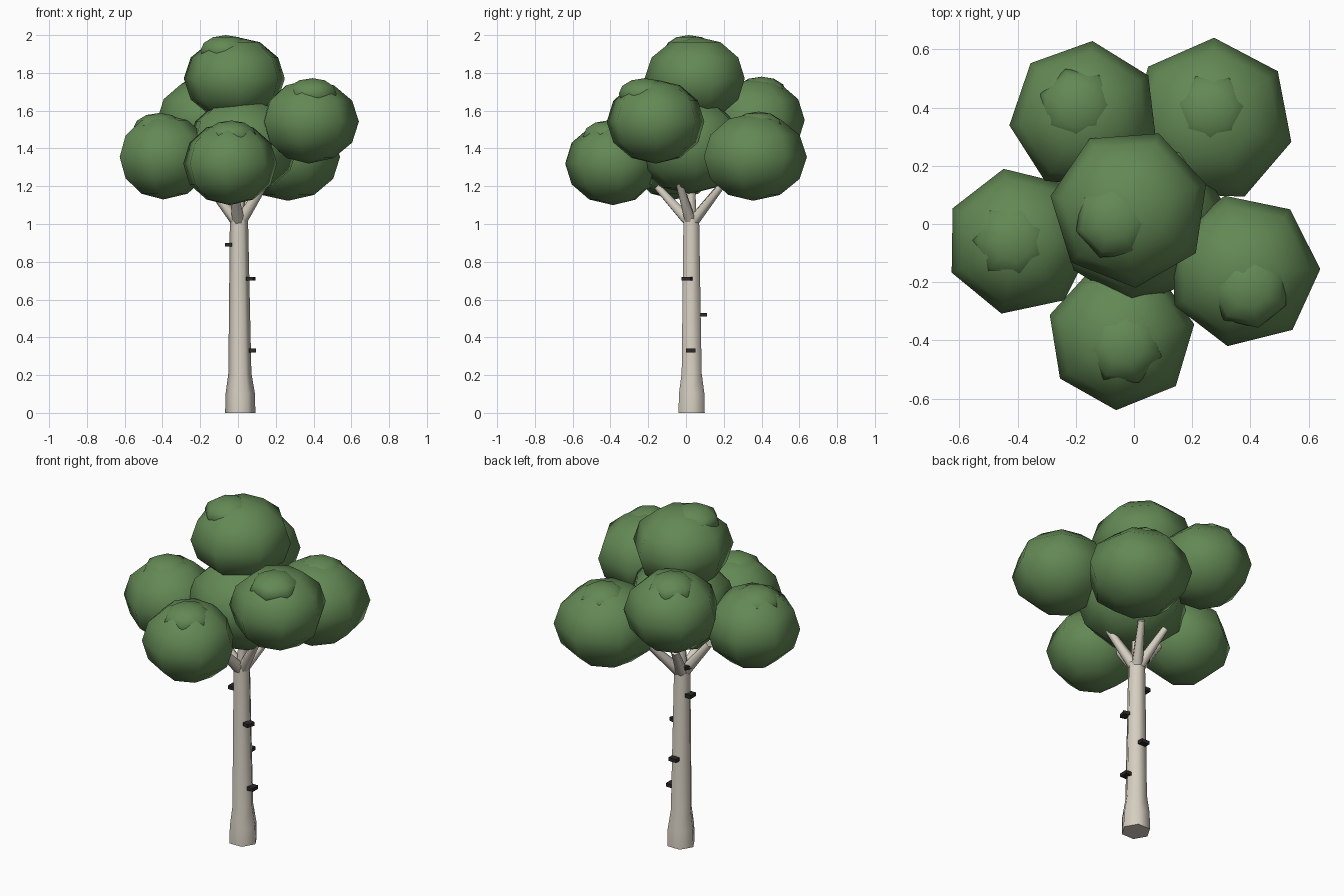
import bpy, bmesh
from math import pi, sin, cos, radians
from mathutils import Vector, Matrix

cube = bpy.data.objects.get("Cube")
if cube:
    bpy.data.objects.remove(cube, do_unlink=True)


def material(name, color):
    m = bpy.data.materials.new(name)
    m.use_nodes = True
    m.diffuse_color = (*color, 1)
    bsdf = m.node_tree.nodes["Principled BSDF"]
    bsdf.inputs["Base Color"].default_value = (*color, 1)
    bsdf.inputs["Roughness"].default_value = 0.9
    return m


leaf = material("leaf_green", (0.125, 0.25, 0.09))
bark = material("pale_bark", (0.67, 0.62, 0.53))
dark = material("dark_knot", (0.025, 0.022, 0.02))


def finish(bm, name, mat, angle=None):
    bmesh.ops.recalc_face_normals(bm, faces=bm.faces)
    mesh = bpy.data.meshes.new(name)
    bm.to_mesh(mesh)
    bm.free()
    mesh.materials.append(mat)
    ob = bpy.data.objects.new(name, mesh)
    bpy.context.collection.objects.link(ob)
    if angle:
        bpy.ops.object.select_all(action='DESELECT')
        ob.select_set(True)
        bpy.context.view_layer.objects.active = ob
        bpy.ops.object.shade_smooth_by_angle(angle=radians(angle))
    return ob


def limb(name, stations, sides=6):
    """Loft a tapered limb through (point, radius) stations."""
    bm = bmesh.new()
    axis = Vector(stations[-1][0]) - Vector(stations[0][0])
    turn = Vector((0, 0, 1)).rotation_difference(axis)
    rings = []
    for point, r in stations:
        rings.append([bm.verts.new(Vector(point) + turn @ Vector(
            (r * cos(2 * pi * i / sides), r * sin(2 * pi * i / sides), 0)))
            for i in range(sides)])
    for a, b in zip(rings, rings[1:]):
        for i in range(sides):
            j = (i + 1) % sides
            bm.faces.new((a[i], a[j], b[j], b[i]))
    bm.faces.new(rings[0])
    bm.faces.new(rings[-1])
    return finish(bm, name, bark, 65)


def ball(name, center, size, spin, rings=6):
    """Seven-sided squashed ball of foliage."""
    bm = bmesh.new()
    bmesh.ops.create_uvsphere(bm, u_segments=7, v_segments=rings, radius=1)
    bm.transform(Matrix.Translation(center) @ Matrix.Rotation(radians(spin), 4, 'Z')
                 @ Matrix.Diagonal((size[0], size[0], size[1], 1)))
    return finish(bm, name, leaf, 75)


# Trunk with flared foot
limb("trunk", [((0.012, 0.03, 0), 0.08), ((0.012, 0.03, 0.1), 0.078),
               ((0.01, 0.03, 0.21), 0.061), ((0.005, 0.028, 1.03), 0.048)])

# Branches fanning out under the crown
start = Vector((0.005, 0.028, 1.0))
for name, azimuth, tilt in (("front", -100, 43), ("right", -25, 35), ("back_right", 58, 43),
                            ("back_left", 112, 40), ("left", 185, 38), ("center", 0, 2)):
    a, t = radians(azimuth), radians(tilt)
    way = Vector((sin(t) * cos(a), sin(t) * sin(a), cos(t)))
    limb(name + "_branch", [(start, 0.034), (start + way * 0.27, 0.02)])

# Foliage clumps: center, (radius, half height), spin
clumps = {
    "core": ((0.02, 0.02, 1.415), (0.3, 0.255), 20),
    "top": ((-0.015, 0.055, 1.77), (0.275, 0.222), 30),
    "left": ((-0.395, -0.06, 1.355), (0.255, 0.225), 12),
    "front": ((-0.045, -0.385, 1.32), (0.255, 0.22), 22),
    "right": ((0.375, -0.16, 1.542), (0.265, 0.222), 14),
    "back_right": ((0.265, 0.355, 1.355), (0.285, 0.232), -2),
    "back_left": ((-0.17, 0.37, 1.55), (0.26, 0.222), -6),
}
for name, (center, size, spin) in clumps.items():
    ball(name + "_foliage", center, size, spin)

# Small tufts swelling through the tops of the clumps
for name, dx, dy in (("top", -0.05, -0.04), ("left", -0.02, 0), ("front", 0.01, -0.03),
                     ("right", 0.02, -0.06), ("back_right", 0, 0.03), ("back_left", -0.02, 0.03)):
    (x, y, z), size, spin = clumps[name]
    ball(name + "_tuft", (x + dx, y + dy, z + size[1] - 0.075), (0.14, 0.083), spin + 25)

# Dark knots on the bark: center and facing angle
for i, (x, y, z, facing) in enumerate(((0.077, 0.025, 0.33, 0), (0.012, 0.092, 0.52, 90),
                                       (0.067, 0.005, 0.71, -15), (-0.05, 0.03, 0.89, 180),
                                       (-0.04, 0.045, 1.06, 160))):
    bm = bmesh.new()
    bmesh.ops.create_cube(bm, size=1)
    bm.transform(Matrix.Translation((x, y, z)) @ Matrix.Rotation(radians(facing), 4, 'Z')
                 @ Matrix.Diagonal((0.038, 0.05, 0.02, 1)))
    finish(bm, f"knot_{i + 1}", dark)
